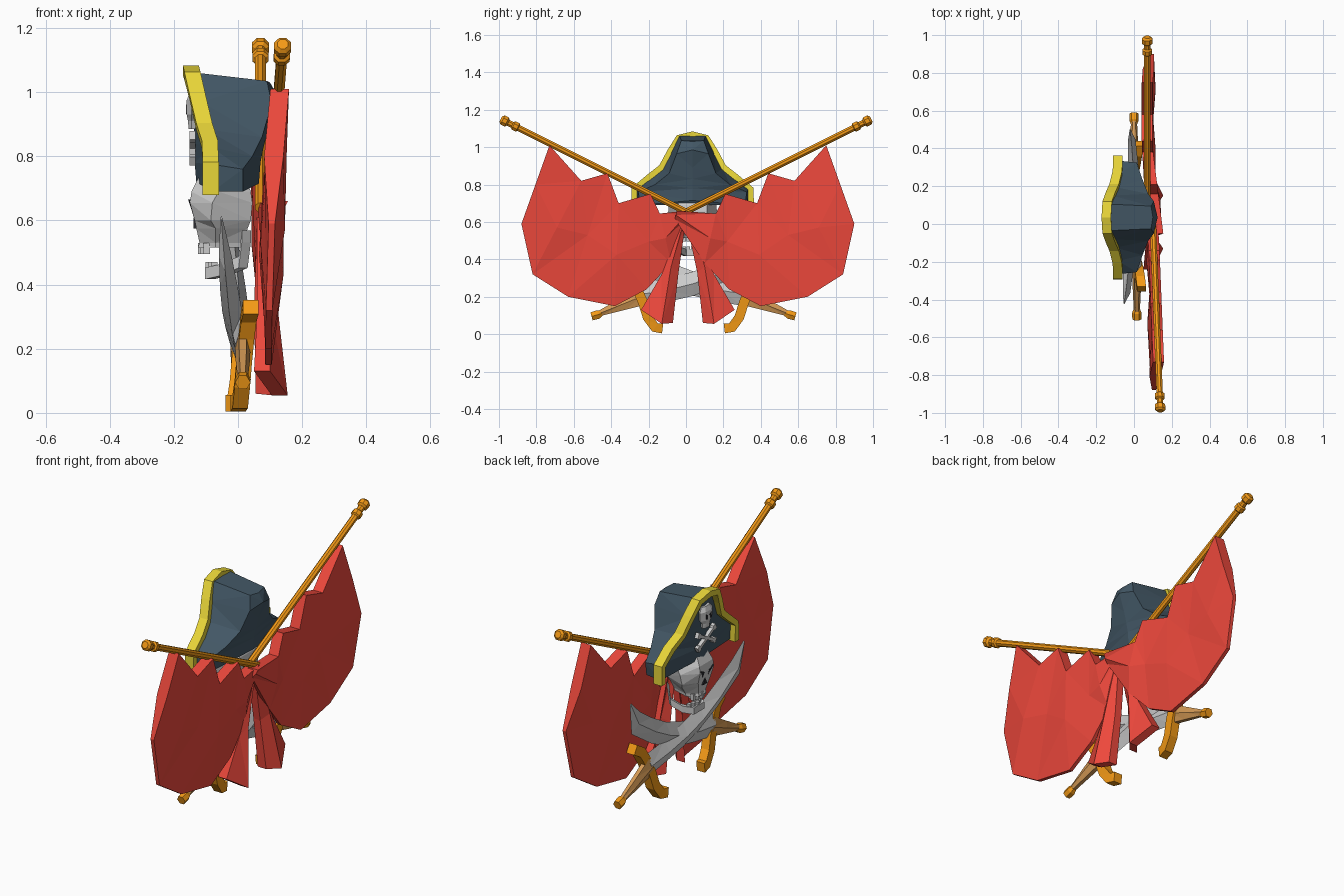
import bpy, bmesh, math
from mathutils import Vector

if "Cube" in bpy.data.objects:
    bpy.data.objects.remove(bpy.data.objects["Cube"])

C = 0.035  # y of the skull and hat centre line


def mat(name, r, g, b):
    m = bpy.data.materials.new(name)
    m.diffuse_color = (r, g, b, 1)
    m.use_nodes = True
    m.node_tree.nodes["Principled BSDF"].inputs["Base Color"].default_value = m.diffuse_color
    return m


RED = mat("red_cloth", .85, .065, .045)
ORANGE = mat("orange_gold", .9, .32, .008)
TAN = mat("tan_grip", .66, .32, .09)
YELLOW = mat("yellow_trim", .8, .66, .04)
NAVY = mat("navy_felt", .055, .095, .13)
DARK = mat("dark_hollow", .02, .02, .025)


def build(name, verts, faces, material=None):
    me = bpy.data.meshes.new(name)
    me.from_pydata([tuple(v) for v in verts], [], faces)
    bm = bmesh.new()
    bm.from_mesh(me)
    bmesh.ops.triangulate(bm, faces=[f for f in bm.faces if len(f.verts) == 4])
    bmesh.ops.recalc_face_normals(bm, faces=bm.faces)
    bm.to_mesh(me)
    bm.free()
    if material:
        me.materials.append(material)
    ob = bpy.data.objects.new(name, me)
    bpy.context.collection.objects.link(ob)
    return ob


def loft(name, rings, material=None):
    n = len(rings[0])
    verts = [v for r in rings for v in r]
    faces = [(i*n+j, i*n+(j+1) % n, (i+1)*n+(j+1) % n, (i+1)*n+j)
             for i in range(len(rings)-1) for j in range(n)]
    faces += [tuple(range(n)), tuple(range(len(verts)-n, len(verts)))]
    return build(name, verts, faces, material)


def sweep(name, path, sides, material=None):
    """path of (x, y, z, in-plane radius, x radius); 4 sides gives a box section"""
    pts = [Vector(p[:3]) for p in path]
    k = math.sqrt(2) if sides == 4 else 1
    rings = []
    for i, p in enumerate(path):
        t = pts[min(i+1, len(pts)-1)] - pts[max(i-1, 0)]
        nrm = Vector((0, -t.z, t.y)).normalized()
        ring = []
        for j in range(sides):
            a = 2*math.pi*(j+.5)/sides
            ring.append(pts[i] + nrm*(k*p[3]*math.cos(a)) + Vector((k*p[4]*math.sin(a), 0, 0)))
        rings.append(ring)
    return loft(name, rings, material)


def slab(name, rows, thick, material):
    """closed sheet of cloth from rows of (x, y, z), one thickness per row"""
    r, c = len(rows), len(rows[0])
    n = r*c
    verts = [Vector(p) + Vector((s*t/2, 0, 0)) for s in (-1, 1)
             for row, t in zip(rows, thick) for p in row]
    faces = []
    for i in range(r-1):
        for j in range(c-1):
            q = (i*c+j, i*c+j+1, (i+1)*c+j+1, (i+1)*c+j)
            faces += [q, tuple(k+n for k in reversed(q))]
    rim = list(range(c)) + [i*c+c-1 for i in range(1, r)] + \
        [(r-1)*c+j for j in range(c-2, -1, -1)] + [i*c for i in range(r-2, 0, -1)]
    for a, b in zip(rim, rim[1:]+rim[:1]):
        faces.append((a, b, b+n, a+n))
    return build(name, verts, faces, material)


# flags, poles and hanging tails
TOP = [(.75, 1.01), (.58, .82), (.44, .86), (.38, .70), (.21, .75), (.16, .645), (-.05, .66)]
BOT = [(.90, .59), (.84, .32), (.65, .20), (.40, .15), (.23, .24), (.10, .38), (-.06, .615)]
TAIL_T = [(.0, .61), (.03, .61), (.06, .61)]
TAIL_M = [(.06, .33), (.10, .36), (.15, .32)]
TAIL_B = [(.09, .06), (.15, .055), (.26, .13)]
for s, side in ((1, "right"), (-1, "left")):
    def pole_x(y, s=s):
        return .07 if s > 0 else .10 + .04*y

    def cloth_x(y, s=s):
        return pole_x(y) + (.05*max(0, 1 - y/.4) if s > 0 else 0)

    def fy(y, s=s):
        return y if s > 0 else .02 - max(y, .02)

    top = [(cloth_x(y), fy(y), z) for y, z in TOP]
    bot = [((.095 if s < 0 else .085) + .03*max(0, z-.25) + (.02*(y < .2) if s > 0 else -.01*(y < .2)),
            fy(y), z) for y, z in BOT]
    mid = [((a[0]+b[0])/2 + (.006 if i % 2 else -.006), (a[1]+b[1])/2, (a[2]+b[2])/2)
           for i, (a, b) in enumerate(zip(top, bot))]
    slab("flag_"+side, [top, mid, bot], (.058, .06, .02), RED)
    tail = [[(x, fy(y), z) for x, (y, z) in zip(xs, row)] for xs, row in
            (((.08, .09, .08), TAIL_T), ((.07, .10, .08), TAIL_M), ((.08, .13, .075), TAIL_B))]
    slab("flag_tail_"+side, tail, (.04, .04, .05), RED)
    prof = [(-.03, .018), (.895, .018), (.90, .027), (.922, .027), (.928, .018),
            (.95, .018), (.958, .029), (.98, .029), (.99, .018)]
    sweep("flag_pole_"+side,
          [(pole_x(t), s*t, .655+.5*t, r, r) for t, r in prof], 8, ORANGE)

# crossed cutlasses: the one with its hilt at +y lies in front
UP = [(.30, .275), (.15, .295), (0, .335), (-.13, .385), (-.26, .46), (-.37, .535), (-.455, .615)]
LOW = [(.27, .15), (.13, .175), (0, .205), (-.12, .25), (-.26, .32), (-.44, .44), (-.465, .60)]
GUARD = [(.165, .03), (.205, .035), (.245, .09), (.27, .17), (.30, .24), (.335, .30), (.385, .33)]
for s, side in ((1, "front"), (-1, "rear")):
    def sy(d, s=s):
        return .04 + s*d

    x0 = 0 if s > 0 else .015
    rings = []
    for i, (u, l) in enumerate(zip(UP, LOW)):
        xc = x0 - (.052 if s > 0 else .035)*(i/6)**1.5
        th = (.024, .027, .03, .031, .028, .02, .003)[i]
        m = ((u[0]+l[0])/2, (u[1]+l[1])/2)
        rings.append([(xc, sy(u[0]), u[1]), (xc+th, sy(m[0]), m[1]),
                      (xc, sy(l[0]), l[1]), (xc-th, sy(m[0]), m[1])])
    loft("cutlass_blade_"+side, rings)
    sweep("cutlass_guard_"+side,
          [(x0-.015+.04*i/6, sy(d), z, .026, .024) for i, (d, z) in enumerate(GUARD)], 4, ORANGE)
    sweep("cutlass_grip_"+side, [(x0, sy(.27), .205, .058, .024), (x0, sy(.38), .16, .038, .022),
          (x0, sy(.505), .11, .017, .016)], 6, TAN)
    sweep("cutlass_pommel_"+side, [(x0, sy(.49), .112, .017, .017), (x0, sy(.51), .105, .027, .025),
          (x0, sy(.545), .095, .025, .024)], 6, ORANGE)

# hat: rows of half width, z, x for the front, then the same for the back
HAT = [(.07, 1.06, -.125, .06, 1.035, .09), (.115, .97, -.115, .085, .965, .105),
       (.16, .885, -.10, .125, .86, .075), (.23, .83, -.085, .20, .80, .045),
       (.30, .775, -.08, .29, .76, .015), (.295, .69, -.08, .28, .69, .015)]
CENTRE = [(1.06, -.14), (.98, -.14), (.90, -.138), (.84, -.137), (.78, -.135), (.72, -.13)]
BACK = [(1.03, .10), (.985, .125), (.89, .095), (.83, .08), (.78, .07), (.715, .065)]
loft("hat", [[(xf, C-w, z), (m[1], C, m[0]), (xf, C+w, z),
              (xb, C+wb, zb), (k[1], C, k[0]), (xb, C-wb, zb)]
             for (w, z, xf, wb, zb, xb), m, k in zip(HAT, CENTRE, BACK)], NAVY)

# yellow band following the upper edge of the hat front
half = [(-.085, .312, .68), (-.085, .312, .775), (-.088, .235, .838), (-.105, .165, .893),
        (-.125, .118, .98), (-.142, .075, 1.05)]
band = [(x, C-w, z) for x, w, z in half] + [(-.147, C, 1.068)] + \
       [(x, C+w, z) for x, w, z in reversed(half)]
sweep("hat_trim", [p + (.016, .025) for p in band], 4, YELLOW)


def skull(name, rows):
    """rows of z, half width, front x, side front x, back x"""
    return loft(name, [[(xf, C-w*.45, z), (xf, C+w*.45, z), (xs, C+w, z), (xb, C+w*.6, z),
                        (xb, C-w*.6, z), (xs, C-w, z)] for z, w, xf, xs, xb in rows])


# skull
HEAD = [(.74, .10, -.12, -.04, .02), (.69, .128, -.145, -.06, .04), (.655, .13, -.15, -.08, .045),
        (.60, .12, -.135, -.085, .04), (.575, .10, -.13, -.07, .03), (.53, .068, -.12, -.07, .02),
        (.515, .066, -.125, -.07, .015)]
skull("skull", HEAD)


def patch(name, pts, x, depth=.012):
    """dark hollow, drawn as a thin prism on the -x side; pts are (y offset, z)"""
    return loft(name, [[(x, C+y, z) for y, z in pts], [(x+depth, C+y, z) for y, z in pts]], DARK)


EYE = [(.02, .65), (.05, .665), (.08, .652), (.08, .615), (.05, .603), (.022, .615)]
for s, side in ((1, "left"), (-1, "right")):
    loft("eye_socket_"+side,
         [[(k - .151 + .33*(.66-z) + .95*max(0, y-.056), C+s*y, z) for y, z in EYE]
          for k in (-.003, .02)], DARK)
patch("nose_hollow", [(0, .61), (.018, .575), (-.018, .575)], -.139, .02)

# lower jaw: horseshoe with rising rear arms
JAW = [(.02, .085, .55), (.01, .082, .47), (-.05, .07, .445), (-.095, .04, .435)]
jaw = [(x, -y, z) for x, y, z in JAW] + JAW[::-1]
loft("lower_jaw", [[(x-.008, C+y*1.08, z-.018), (x-.008, C+y*1.08, z+.018),
                    (x+.02, C+y*.8, z+.018), (x+.02, C+y*.8, z-.018)] for x, y, z in jaw])

# teeth
for i in range(5):
    y = (i-2)*.022
    for nm, x, z0, z1 in (("upper", -.115, .495, .53), ("lower", -.092, .44, .47)):
        sweep(f"{nm}_tooth_{i+1}", [(x+abs(y)*.4, C+y, z0, .009, .010),
              (x+abs(y)*.4, C+y, z1, .009, .010)], 4)

# small skull and crossed bones on the hat front
BADGE = [(1.00, .035, -.15, -.14, -.12), (.975, .055, -.16, -.145, -.12),
         (.93, .052, -.16, -.145, -.12), (.91, .032, -.156, -.145, -.12),
         (.885, .030, -.154, -.145, -.12)]
skull("hat_badge_skull", BADGE)
for s, side in ((1, "left"), (-1, "right")):
    patch("hat_badge_eye_"+side, [(s*y, z) for y, z in
          ((.008, .955), (.022, .962), (.023, .938), (.01, .932))], -.162)
    a, b = (C-s*.075, .865), (C+s*.075, .785)
    sweep("hat_badge_bone_"+side,
          [(-.142, a[0]+(b[0]-a[0])*t, a[1]+(b[1]-a[1])*t, r, .01)
           for t, r in ((0, .015), (.1, .015), (.15, .008), (.85, .008), (.9, .015), (1, .015))], 4)
